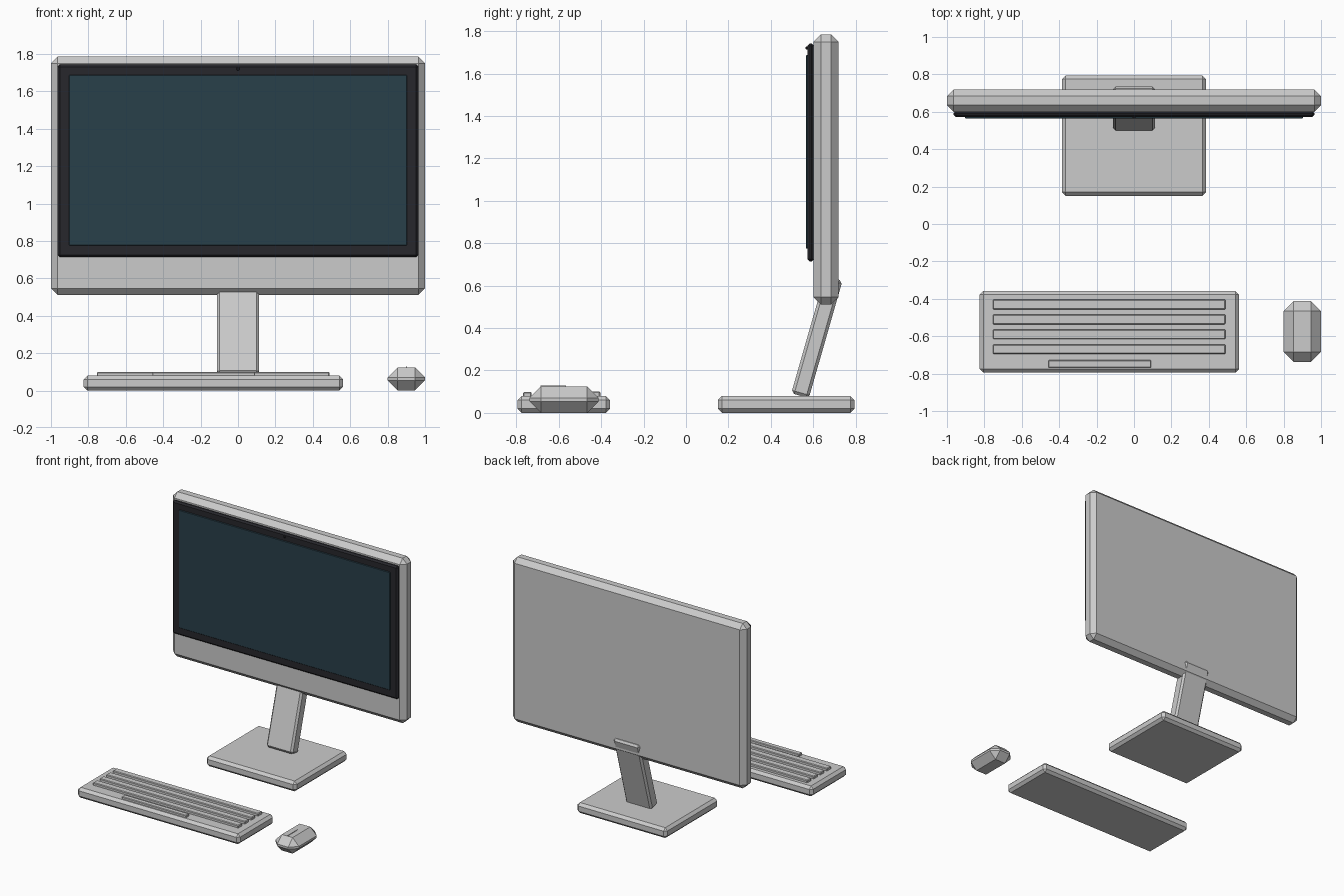
import bpy, bmesh, math
from mathutils import Matrix

if "Cube" in bpy.data.objects:
    bpy.data.objects.remove(bpy.data.objects["Cube"])


def material(name, rgb):
    m = bpy.data.materials.new(name)
    m.diffuse_color = (*rgb, 1)
    m.use_nodes = True
    m.node_tree.nodes["Principled BSDF"].inputs["Base Color"].default_value = m.diffuse_color
    return m


def box(name, x, y, z, chamfer=0.0, mat=None):
    """Chamfered flat-faced box from (min, max) ranges."""
    size = [b - a for a, b in (x, y, z)]
    centre = [(a + b) / 2 for a, b in (x, y, z)]
    bm = bmesh.new()
    bmesh.ops.create_cube(bm, size=1, matrix=Matrix.Diagonal((*size, 1)))
    if chamfer:
        bmesh.ops.bevel(bm, geom=bm.edges[:], offset=chamfer, segments=1,
                        affect='EDGES', profile=0.5)
    me = bpy.data.meshes.new(name)
    bm.to_mesh(me)
    bm.free()
    ob = bpy.data.objects.new(name, me)
    ob.location = centre
    bpy.context.collection.objects.link(ob)
    if mat:
        me.materials.append(mat)
    return ob


black = material("bezel_black", (0.02, 0.02, 0.025))
glass = material("screen_blue", (0.022, 0.05, 0.068))

# Monitor: housing, bezel, screen and camera
box("monitor_housing", (-1, 1), (0.60, 0.72), (0.51, 1.785), 0.036)
box("bezel", (-0.965, 0.965), (0.572, 0.604), (0.713, 1.742), 0.012, black)
box("screen", (-0.903, 0.903), (0.565, 0.58), (0.775, 1.687), 0.003, glass)
box("camera", (-0.008, 0.008), (0.564, 0.58), (1.712, 1.728), 0.003, black)

# Stand: leaning neck and flat foot
neck = box("stand_neck", (-0.112, 0.112), (-0.043, 0.043), (-0.288, 0.288), 0.014)
neck.location = (0, 0.617, 0.358)
neck.rotation_euler.x = -math.radians(16)
box("stand_base", (-0.385, 0.385), (0.15, 0.795), (0, 0.08), 0.02)

# Keyboard: tray, four key rows and space bar
box("keyboard_tray", (-0.825, 0.562), (-0.795, -0.358), (0, 0.08), 0.02)
for i in range(4):
    y = -0.43 - 0.08 * i
    box(f"key_row_{i + 1}", (-0.755, 0.49), (y - 0.026, y + 0.026), (0.07, 0.1), 0.005)
box("space_bar", (-0.458, 0.092), (-0.768, -0.728), (0.07, 0.098), 0.004)

# Mouse: heavily chamfered body with a thin button divider
box("mouse_body", (0.8, 1.0), (-0.738, -0.412), (0, 0.124), 0.054)
box("mouse_divider", (0.897, 0.903), (-0.685, -0.565), (0.115, 0.128))
